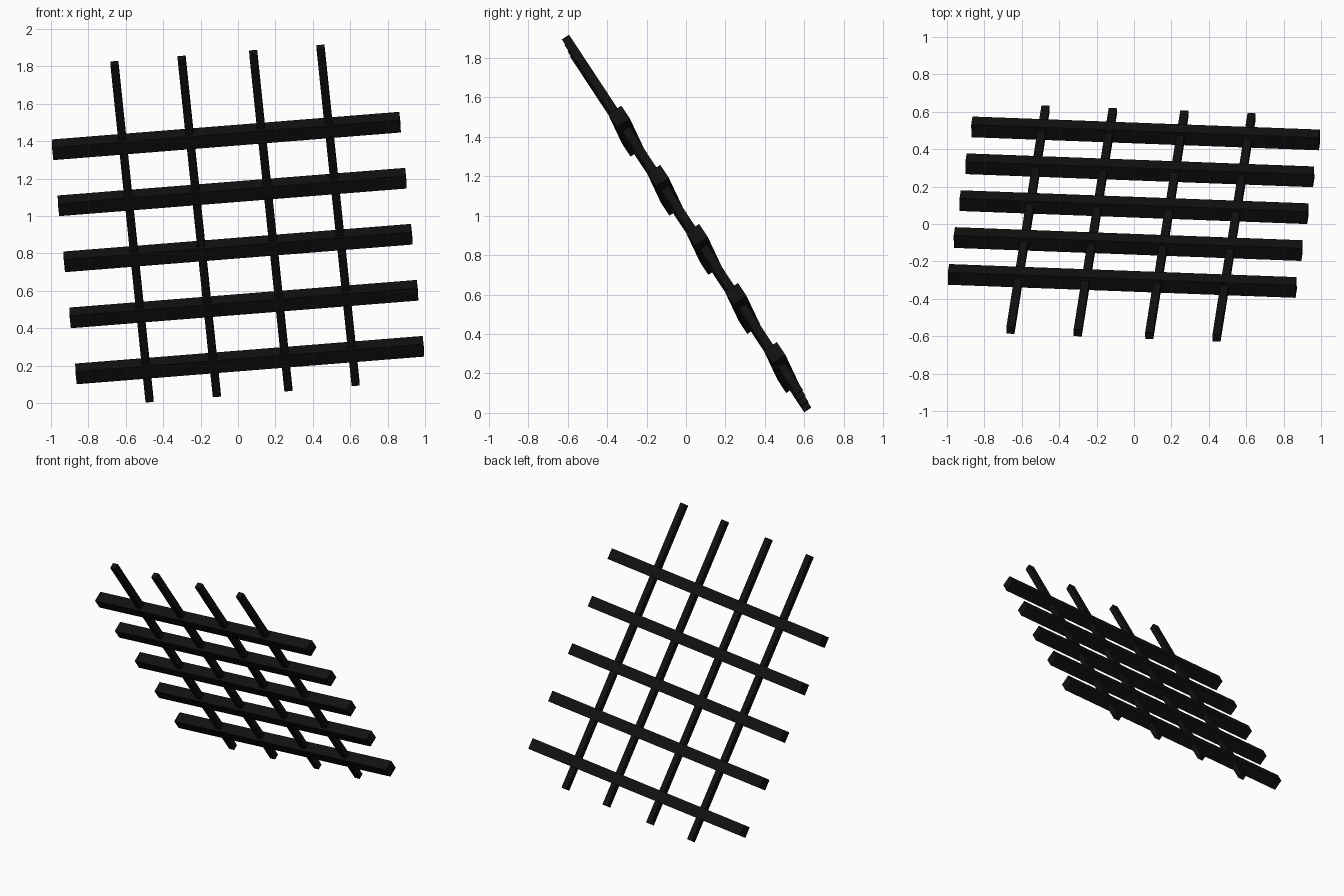
import bpy
import bmesh
from mathutils import Matrix, Vector

if "Cube" in bpy.data.objects:
    bpy.data.objects.remove(bpy.data.objects["Cube"])

# Frame of the tilted lattice: u along the rails, v down the rods, n out of plane
u = Vector((1.862, -0.070, 0.148)).normalized()
v = Vector((0.192, 1.185, -1.800))
v = (v - u * v.dot(u)).normalized()
n = u.cross(v)

black = bpy.data.materials.new("black")
black.diffuse_color = (0.006, 0.005, 0.005, 1)
black.use_nodes = True
black.node_tree.nodes["Principled BSDF"].inputs["Base Color"].default_value = black.diffuse_color


def bar(name, centre, axis, side, length, width):
    """Square bar centred on a point, running along axis."""
    bm = bmesh.new()
    bmesh.ops.create_cube(bm, size=1)
    bmesh.ops.scale(bm, vec=(length, width, width), verts=bm.verts)
    frame = Matrix((axis, side, axis.cross(side))).transposed().to_4x4()
    bmesh.ops.transform(bm, matrix=Matrix.Translation(centre) @ frame, verts=bm.verts)
    mesh = bpy.data.meshes.new(name)
    bm.to_mesh(mesh)
    bm.free()
    mesh.materials.append(black)
    bpy.context.collection.objects.link(bpy.data.objects.new(name, mesh))


# Five thick rails, evenly spaced down the lattice
for i in range(5):
    bar(f"rail_{i + 1}", Vector((0, 0.09, 0.829)) + v * (i - 2) * 0.360, u, v, 1.865, 0.08)

# Four thin rods crossing the rails
for i, offset in enumerate((-0.553, -0.192, 0.192, 0.553)):
    bar(f"rod_{i + 1}", Vector((-0.016, 0.003, 0.960)) + u * offset, v, n, 2.163, 0.043)
